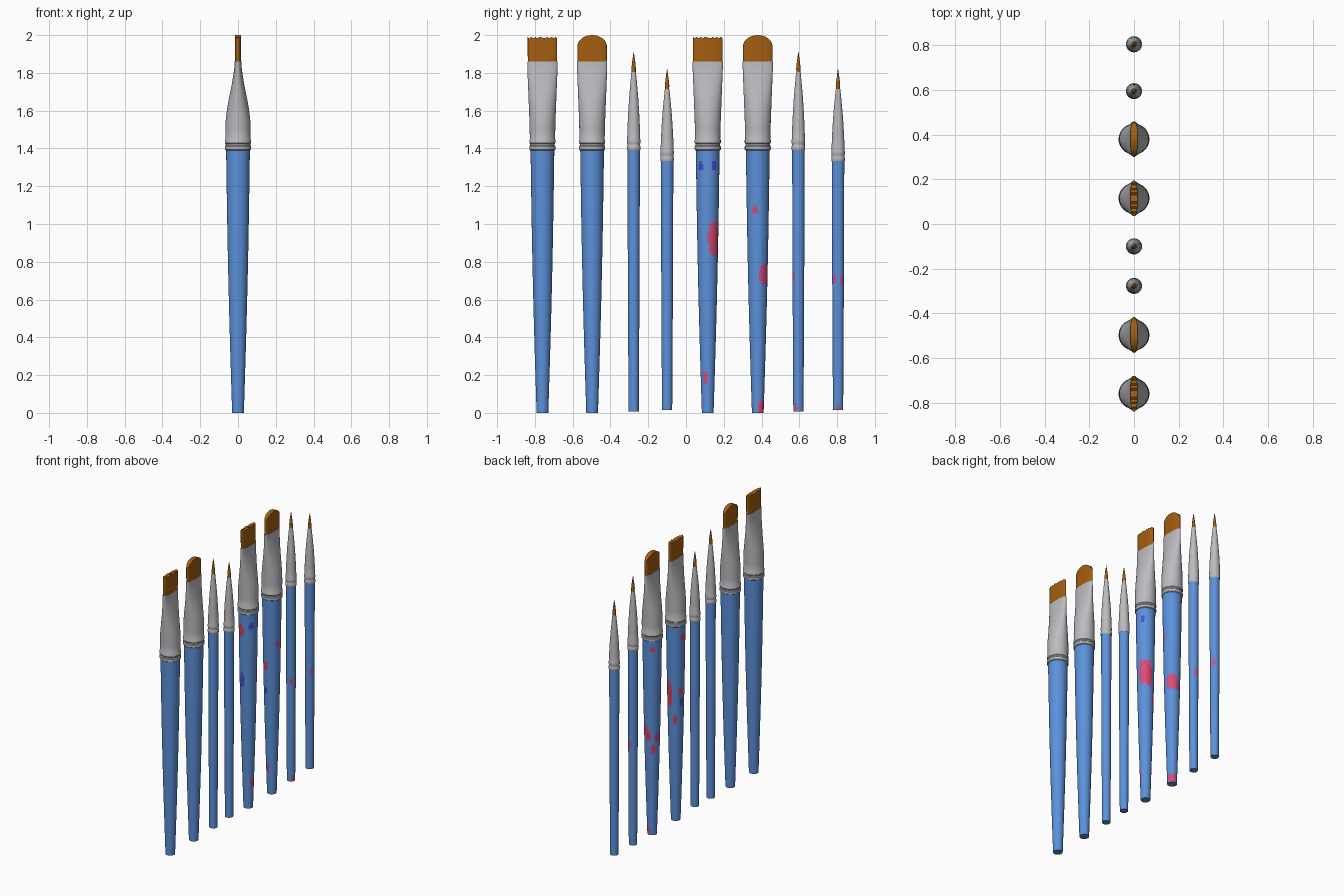
import bpy, math

if "Cube" in bpy.data.objects:
    bpy.data.objects.remove(bpy.data.objects["Cube"])

def mat(name, rgb):
    m = bpy.data.materials.new(name)
    m.diffuse_color = (*rgb, 1)
    m.use_nodes = True
    m.node_tree.nodes["Principled BSDF"].inputs["Base Color"].default_value = m.diffuse_color
    return m

HANDLE = mat("handle_blue", (0.107, 0.285, 0.71))
METAL = mat("ferrule_grey", (0.50, 0.50, 0.53))
HAIR = mat("bristle_brown", (0.37, 0.112, 0.005))
PINK = mat("paint_pink", (0.66, 0.075, 0.20))
RED = mat("paint_red", (0.70, 0.05, 0.13))
BLUE = mat("paint_blue", (0.055, 0.085, 0.65))

N = 48

def loft(name, y0, sections, mats, cap_lift=None):
    """Skin rings given as (z, half x, half y, superellipse power)."""
    verts, faces = [], []
    for k, (z, rx, ry, p) in enumerate(sections):
        for i in range(N):
            t = 2 * math.pi * i / N
            c, s = math.cos(t), math.sin(t)
            x = rx * math.copysign(abs(c) ** (2 / p), c)
            y = ry * math.copysign(abs(s) ** (2 / p), s)
            dz = cap_lift(y / ry) if cap_lift and k == len(sections) - 1 else 0
            verts.append((x, y, z + dz))
    for k in range(len(sections) - 1):
        for i in range(N):
            j = (i + 1) % N
            a, b = k * N, (k + 1) * N
            faces.append((a + i, a + j, b + j, b + i))
    faces.append(tuple(reversed(range(N))))
    # top cap as strips across x, so a curved tip stays clean
    top = (len(sections) - 1) * N
    for i in range(-N // 4, N // 4):
        q = [i % N, (i + 1) % N, (N // 2 - i - 1) % N, (N // 2 - i) % N]
        q = list(dict.fromkeys(q))
        faces.append(tuple(top + v for v in q))
    me = bpy.data.meshes.new(name)
    me.from_pydata(verts, [], faces)
    for m in mats:
        me.materials.append(m)
    me.shade_smooth()
    me.set_sharp_from_angle(angle=math.radians(35))
    ob = bpy.data.objects.new(name, me)
    ob.location.y = y0
    bpy.context.collection.objects.link(ob)
    return ob

def handle(name, y0, z0, z1, r0, r1, splats):
    steps = 90
    secs = []
    for k in range(steps + 1):
        u = k / steps
        r = r0 + (r1 - r0) * (u + 0.12 * math.sin(math.pi * u))
        secs.append((z0 + (z1 - z0) * u, r, r, 2))
    ob = loft(name, y0, secs, [HANDLE, PINK, RED, BLUE])
    # paint splats: (colour slot, angle, height, half angle, half height)
    for f in ob.data.polygons:
        c = f.center
        a = math.degrees(math.atan2(c.y, c.x))
        if abs(f.normal.z) > 0.9:
            continue
        for slot, sa, sz, da, dz in splats:
            d = (a - sa + 180) % 360 - 180
            if abs(d / da) ** 3 + abs((c.z - sz) / dz) ** 3 < 1:
                f.material_index = slot

def rings(z, r):
    """Two raised crimps at the bottom of a ferrule."""
    prof = [(0, .93), (.004, 1), (.021, 1), (.026, .94), (.034, .94),
            (.039, 1), (.054, 1), (.06, .96)]
    return [(z + h, r * k, r * k, 2) for h, k in prof]

def wide_brush(tag, y0, rounded, splats):
    handle(tag + "_handle", y0, 0, 1.395, .031, .063, splats)
    body = [(1.5, .067, .068, 2), (1.55, .065, .069, 2), (1.6, .059, .071, 2),
            (1.65, .051, .073, 2), (1.7, .041, .075, 2.1), (1.75, .031, .077, 2.2),
            (1.8, .023, .079, 2.3), (1.83, .019, .08, 2.4), (1.86, .018, .08, 2.5)]
    loft(tag + "_ferrule", y0, rings(1.39, .069) + body, [METAL])
    if rounded:
        lift = lambda v: .06 * math.sqrt(max(0, 1 - v * v))
        ztop = 1.94
    else:
        lift = lambda v: .004 * math.sin(v * 23)
        ztop = 1.987
    loft(tag + "_bristles", y0, [(1.84, .0165, .077, 2.5), (1.9, .0165, .078, 2.5),
                                 (ztop, .0165, .078, 2.5)], [HAIR], lift)

def round_brush(tag, y0, z0, zf, ztip, splats):
    handle(tag + "_handle", y0, z0, zf + .005, .027, .033, splats)
    top = ztip - .105
    h = top - zf - .06
    body = [(zf + .06 + h * u, r, r, 2) for u, r in
            ((.2, .0325), (.4, .029), (.6, .0245), (.8, .0185), (1, .012))]
    loft(tag + "_ferrule", y0, rings(zf, .036) + body, [METAL])
    tip = [(top - .01, .011), (top + .02, .0115), (top + .05, .0085),
           (top + .08, .0045), (ztip, .0008)]
    loft(tag + "_bristles", y0, [(z, r, r, 2) for z, r in tip], [HAIR])

# clean set
wide_brush("clean_flat_brush", -.76, False, [])
wide_brush("clean_filbert_brush", -.497, True, [])
round_brush("clean_round_brush", -.277, .007, 1.39, 1.91, [])
round_brush("clean_small_round_brush", -.10, .015, 1.33, 1.82, [])

# paint-stained set
wide_brush("stained_flat_brush", .115, False, [
    (3, -39, 1.305, 14, .022), (3, 33, 1.31, 12, .024), (1, 48, .925, 45, .09),
    (1, -20, .185, 20, .035), (2, -106, 1.27, 20, .04), (3, -104, .92, 20, .05),
    (2, 176, 1.31, 18, .03), (2, 76, .9, 20, .08), (2, 155, .93, 16, .03),
    (3, 164, .85, 16, .035), (2, 118, .73, 16, .03)])
wide_brush("stained_filbert_brush", .38, True, [
    (1, -15, 1.075, 15, .02), (1, 52, .735, 45, .05), (1, 50, .03, 48, .035),
    (2, -103, .91, 16, .03), (3, -103, .74, 14, .02), (2, -108, .185, 20, .03),
    (2, 125, 1.33, 16, .018), (2, 95, .71, 18, .035), (2, 164, .7, 18, .03),
    (2, 130, .62, 18, .025)])
round_brush("stained_round_brush", .595, .007, 1.39, 1.91, [
    (2, -60, .72, 20, .02), (1, 75, .72, 25, .03), (1, -35, .03, 18, .02)])
round_brush("stained_small_round_brush", .805, .015, 1.33, 1.82, [
    (1, -40, .71, 16, .025), (1, 38, .70, 16, .03), (1, 0, .03, 18, .015)])
